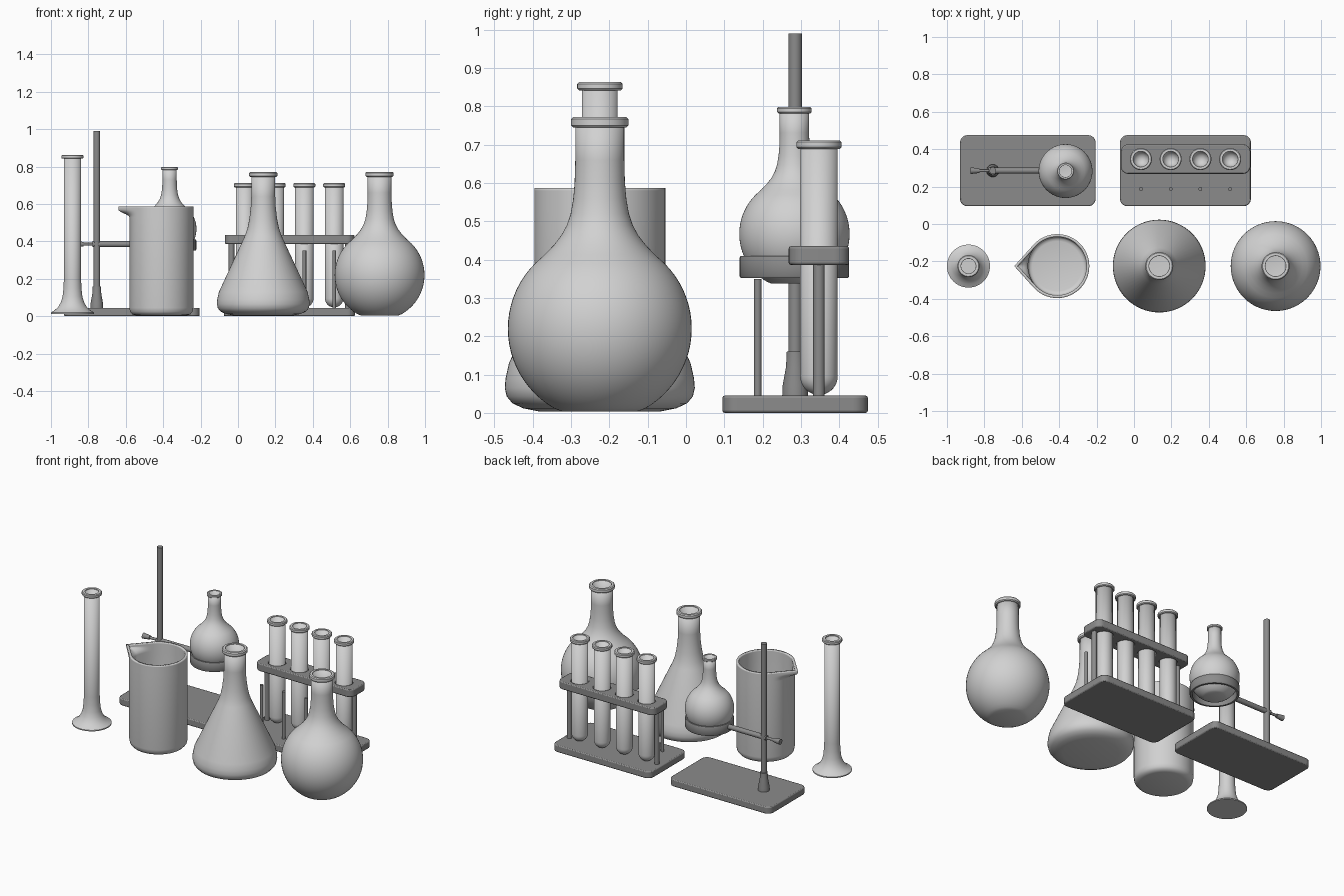
import bpy, bmesh
from math import sin, cos, acos, pi, radians
from mathutils import Vector, Matrix

if "Cube" in bpy.data.objects:
    bpy.data.objects.remove(bpy.data.objects["Cube"])


def material(name, v):
    m = bpy.data.materials.new(name)
    m.use_nodes = True
    m.diffuse_color = (v, v, v, 1)
    m.node_tree.nodes["Principled BSDF"].inputs["Base Color"].default_value = (v, v, v, 1)
    return m


GLASS = material("pale_glass_grey", 0.64)
METAL = material("dark_stand_grey", 0.26)
made = []


def finish(name, bm, mat, loc=(0, 0, 0)):
    bmesh.ops.recalc_face_normals(bm, faces=bm.faces)
    me = bpy.data.meshes.new(name)
    bm.to_mesh(me)
    bm.free()
    me.materials.append(mat)
    ob = bpy.data.objects.new(name, me)
    ob.location = loc
    bpy.context.collection.objects.link(ob)
    made.append(ob)
    return ob


def lathe(name, profile, loc, mat, wall=0, closed=False, scale=1, steps=64, shape=None):
    """Turn a (radius, height) profile round z; wall hollows it inward."""
    bm = bmesh.new()
    vs = [bm.verts.new((r * scale, 0, z * scale)) for r, z in profile]
    pairs = list(zip(vs, vs[1:])) + ([(vs[-1], vs[0])] if closed else [])
    edges = [bm.edges.new(p) for p in pairs]
    bmesh.ops.spin(bm, geom=vs + edges, axis=(0, 0, 1), cent=(0, 0, 0),
                   angle=2 * pi, steps=steps, use_duplicate=False)
    bmesh.ops.remove_doubles(bm, verts=bm.verts, dist=1e-5)
    if shape:
        for v in bm.verts:
            shape(v)
    ob = finish(name, bm, mat, loc)
    if wall:
        mod = ob.modifiers.new("wall", "SOLIDIFY")
        mod.thickness, mod.offset = wall, -1
    return ob


def lip(name, inner, outer, low, high, loc, scale=1):
    e = 0.2 * (high - low)
    lathe(name, [(inner, low), (outer - e, low), (outer, low + e), (outer, high - e),
                 (outer - e, high), (inner, high)], loc, GLASS, closed=True, scale=scale)


def rod(name, a, b, r1, r2=None, mat=METAL):
    a, b = Vector(a), Vector(b)
    bm = bmesh.new()
    turn = (b - a).to_track_quat("Z", "Y").to_matrix().to_4x4()
    bmesh.ops.create_cone(bm, cap_ends=True, segments=32, radius1=r1,
                          radius2=r1 if r2 is None else r2, depth=(b - a).length,
                          matrix=Matrix.Translation((a + b) / 2) @ turn)
    return finish(name, bm, mat)


def plate(name, x0, x1, y0, y1, z0, z1, corner):
    bm = bmesh.new()
    size = Matrix.Diagonal((x1 - x0, y1 - y0, z1 - z0, 1))
    bmesh.ops.create_cube(bm, size=1, matrix=size)
    upright = [e for e in bm.edges if abs(e.verts[0].co.z - e.verts[1].co.z) > 0.01]
    bmesh.ops.bevel(bm, geom=upright, offset=corner, segments=8, profile=0.5, affect="EDGES")
    ob = finish(name, bm, METAL, ((x0 + x1) / 2, (y0 + y1) / 2, (z0 + z1) / 2))
    mod = ob.modifiers.new("soft_edge", "BEVEL")
    mod.width, mod.segments, mod.limit_method = 0.006, 2, "ANGLE"
    return ob


FRONT = -0.225

# Round flasks: a flat-bottomed ball running into a straight neck
ball = [(0.24 * cos(radians(a)), 0.22 + 0.24 * sin(radians(a))) for a in range(-60, 46, 5)]
round_profile = [(0, 0.004), (0.10, 0.004)] + ball + [
    (0.145, 0.412), (0.12, 0.438), (0.1, 0.464), (0.086, 0.49), (0.076, 0.52),
    (0.069, 0.56), (0.065, 0.61), (0.064, 0.66), (0.064, 0.768)]
for name, place, s in (("round_flask", (0.757, FRONT, 0), 1),
                       ("small_flask", (-0.366, 0.283, 0.335), 0.6)):
    lathe(name, round_profile, place, GLASS, wall=0.01 * s, scale=s)
    lip(name + "_lip", 0.056, 0.075, 0.745, 0.772, place, s)

# Conical flask
cone_place = (0.135, FRONT, 0)
lathe("conical_flask", [
    (0, 0.004), (0.16, 0.004), (0.2, 0.012), (0.228, 0.025), (0.243, 0.043), (0.248, 0.065),
    (0.246, 0.09), (0.237, 0.13), (0.098, 0.43), (0.084, 0.47), (0.074, 0.52),
    (0.067, 0.58), (0.064, 0.64), (0.064, 0.768)], cone_place, GLASS, wall=0.01)
lip("conical_flask_lip", 0.056, 0.075, 0.745, 0.772, cone_place)

# Beaker: straight wall, rim drawn out to a pointed spout on the right
R, TIP = 0.171, 0.23
half = acos(R / TIP)


def pull_spout(v):
    t = min(1, max(0, (v.co.z - 0.53) / 0.04))
    a = abs(Vector((-1, 0)).angle(v.co.xy)) if v.co.xy.length > 0 else pi
    if t > 0 and a < half:
        k = 1 / cos(a - half) - 1
        grow = 1 + k * t * t * (3 - 2 * t)
        v.co.x *= grow
        v.co.y *= grow


wall_rings = [(R, 0.53 + 0.057 * i / 8) for i in range(9)]
lathe("beaker", [(0, 0.004), (0.135, 0.004), (0.155, 0.01), (0.167, 0.024), (R, 0.045)]
      + wall_rings, (-0.41, FRONT, 0), GLASS, wall=0.015, steps=96, shape=pull_spout)

# Measuring cylinder on a flared foot
tall_place = (-0.885, FRONT, 0)
lathe("measuring_cylinder", [
    (0, 0.013), (0.115, 0.013), (0.115, 0.02), (0.095, 0.032), (0.076, 0.05), (0.062, 0.075),
    (0.053, 0.105), (0.048, 0.15), (0.046, 0.2), (0.046, 0.858)], tall_place, GLASS, wall=0.007)
lip("measuring_cylinder_lip", 0.04, 0.059, 0.842, 0.863, tall_place)

# Ring stand
SX, SY, ARM = -0.755, 0.285, 0.385
plate("stand_base", -0.93, -0.205, 0.095, 0.475, 0, 0.045, 0.04)
rod("stand_rod", (SX, SY, 0.04), (SX, SY, 0.99), 0.018)
lathe("stand_boss", [(0, 0.04), (0.034, 0.04), (0.033, 0.07), (0.024, 0.12), (0.022, 0.16),
                     (0, 0.16)], (SX, SY, 0), METAL)
rod("ring_arm", (SX - 0.022, SY, ARM), (-0.5, SY, ARM), 0.016)
rod("clamp_screw", (-0.84, SY, ARM), (SX, SY, ARM), 0.008)
rod("clamp_knob", (-0.874, SY, ARM), (-0.826, SY, ARM), 0.018, 0.012)
lathe("support_ring", [(0.128, 0.352), (0.14, 0.352), (0.143, 0.357), (0.143, 0.405),
                       (0.14, 0.41), (0.128, 0.41)], (-0.366, 0.283, 0), METAL, closed=True)

# Test tube rack: base, holed shelf, end posts and drying pegs
TY = 0.347
tubes = [0.037 + 0.159 * i for i in range(4)]
plate("rack_base", -0.075, 0.625, 0.095, 0.475, 0, 0.045, 0.04)
shelf = plate("rack_shelf", -0.07, 0.622, 0.268, 0.426, 0.386, 0.435, 0.04)
for x in (-0.035, 0.588):
    rod("rack_post", (x, TY, 0.04), (x, TY, 0.39), 0.015)
for x in tubes:
    rod("drying_peg", (x, 0.187, 0.04), (x, 0.187, 0.35), 0.01)
    cutter = rod("hole_cutter", (x, TY, 0.3), (x, TY, 0.5), 0.052)
    made.remove(cutter)
    cut = shelf.modifiers.new("hole", "BOOLEAN")
    cut.operation, cut.object, cut.solver = "DIFFERENCE", cutter, "EXACT"
    with bpy.context.temp_override(object=shelf, active_object=shelf):
        bpy.ops.object.modifier_move_to_index(modifier=cut.name, index=0)
        bpy.ops.object.modifier_apply(modifier=cut.name)
    bpy.data.objects.remove(cutter)

# Test tubes with round ends
bulb = [(0.049 * sin(radians(a)), 0.096 - 0.049 * cos(radians(a))) for a in range(0, 91, 10)]
for x in tubes:
    lathe("test_tube", bulb + [(0.049, 0.708)], (x, TY, 0), GLASS, wall=0.008, steps=48)
    lip("test_tube_lip", 0.042, 0.059, 0.689, 0.711, (x, TY, 0))

# Smooth shading with sharp edges kept
bpy.ops.object.select_all(action="DESELECT")
for ob in made:
    ob.select_set(True)
bpy.context.view_layer.objects.active = made[0]
bpy.ops.object.shade_smooth_by_angle(angle=radians(35))
